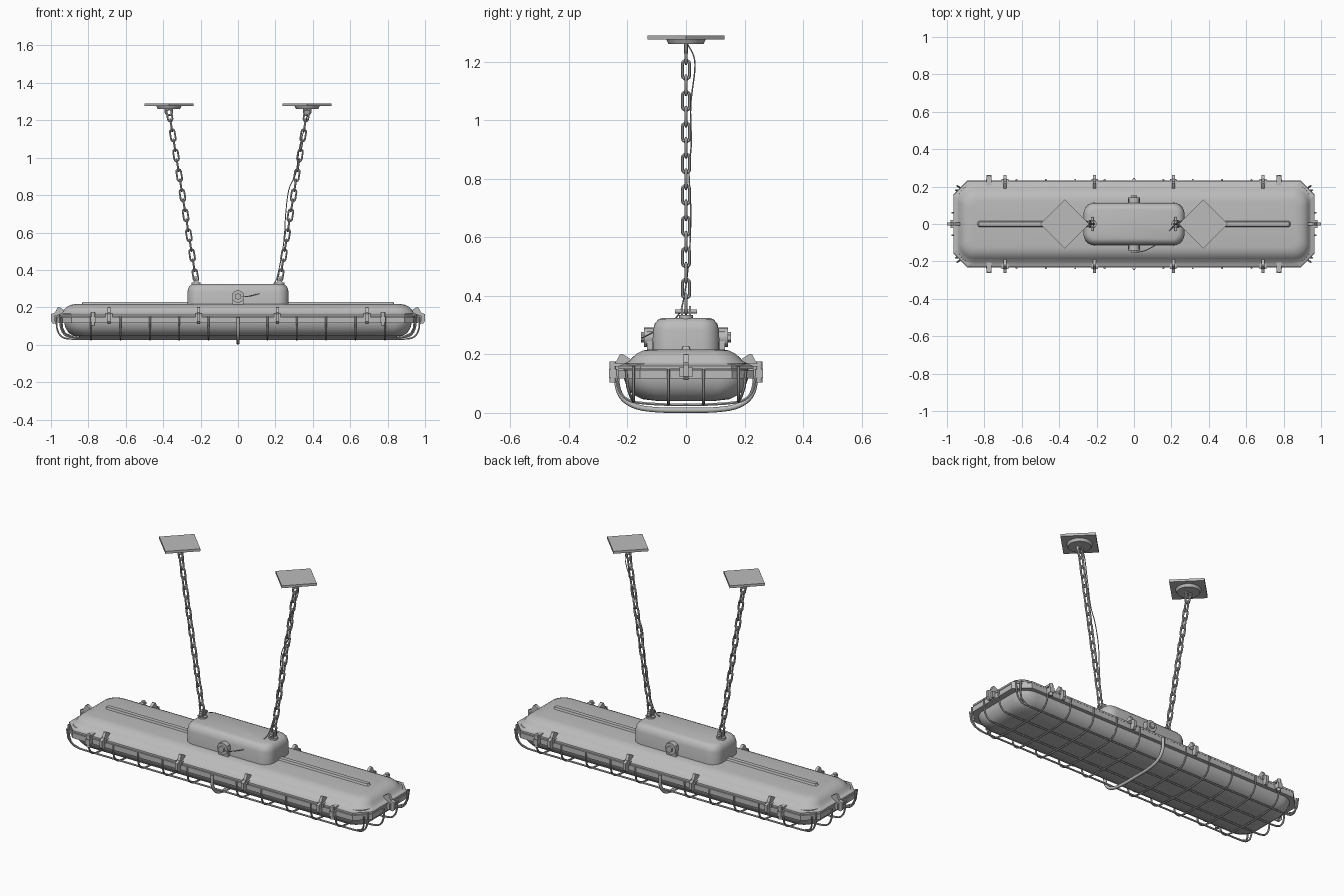
import bpy, bmesh, math
from mathutils import Vector, Matrix

if "Cube" in bpy.data.objects:
    bpy.data.objects.remove(bpy.data.objects["Cube"])

mat = bpy.data.materials.new("painted_grey_metal")
mat.diffuse_color = (0.5, 0.5, 0.5, 1)
mat.use_nodes = True
mat.node_tree.nodes["Principled BSDF"].inputs["Base Color"].default_value = mat.diffuse_color


def finish(ob, smooth=None):
    ob.data.materials.clear()
    ob.data.materials.append(mat)
    if smooth:
        bpy.ops.object.select_all(action='DESELECT')
        ob.select_set(True)
        bpy.context.view_layer.objects.active = ob
        bpy.ops.object.shade_smooth_by_angle(angle=math.radians(smooth))
    return ob


def from_bm(name, bm, smooth=None):
    bmesh.ops.recalc_face_normals(bm, faces=bm.faces)
    me = bpy.data.meshes.new(name)
    bm.to_mesh(me)
    bm.free()
    ob = bpy.data.objects.new(name, me)
    bpy.context.collection.objects.link(ob)
    return finish(ob, smooth)


def rounded_rect(hx, hy, z, r, n):
    pts = []
    for i, (sx, sy) in enumerate([(1, 1), (-1, 1), (-1, -1), (1, -1)]):
        for k in range(n + 1):
            a = math.pi / 2 * (i + k / n)
            pts.append((sx * (hx - r) + r * math.cos(a), sy * (hy - r) + r * math.sin(a), z))
    return pts


def loft(name, rings, n=6, closed=False, smooth=35):
    """Bridge stacked rounded rectangles given as (half x, half y, z, corner radius)."""
    bm = bmesh.new()
    loops = [[bm.verts.new(p) for p in rounded_rect(*r, n)] for r in rings]
    m = len(loops[0])
    pairs = list(zip(loops, loops[1:])) + ([(loops[-1], loops[0])] if closed else [])
    for a, b in pairs:
        for i in range(m):
            j = (i + 1) % m
            bm.faces.new((a[i], a[j], b[j], b[i]))
    if not closed:
        bm.faces.new(loops[0])
        bm.faces.new(loops[-1])
    return from_bm(name, bm, smooth)


def tubes(name, paths, r, cyclic=False, res=1):
    cu = bpy.data.curves.new(name, 'CURVE')
    cu.dimensions = '3D'
    cu.bevel_depth, cu.bevel_resolution, cu.use_fill_caps = r, res, True
    for pts in paths:
        s = cu.splines.new('POLY')
        s.points.add(len(pts) - 1)
        for p, co in zip(s.points, pts):
            p.co = (*co, 1)
        s.use_cyclic_u = cyclic
    ob = bpy.data.objects.new(name, cu)
    bpy.context.collection.objects.link(ob)
    bpy.ops.object.select_all(action='DESELECT')
    ob.select_set(True)
    bpy.context.view_layer.objects.active = ob
    bpy.ops.object.convert(target='MESH')
    return finish(bpy.context.view_layer.objects.active, 50)


def box(name, c, s):
    bm = bmesh.new()
    bmesh.ops.create_cube(bm, size=1, matrix=Matrix.Translation(c) @ Matrix.Diagonal((*s, 1)))
    return from_bm(name, bm)


def cyl(name, c, r, h, n=20, axis='Z', r2=None):
    rot = Matrix.Rotation(math.pi / 2, 4, 'X') if axis == 'Y' else Matrix()
    bm = bmesh.new()
    bmesh.ops.create_cone(bm, cap_ends=True, segments=n, radius1=r, radius2=r2 or r, depth=h,
                          matrix=Matrix.Translation(c) @ rot)
    return from_bm(name, bm, 40)


def fin(name, profile, width, pos, angle):
    """Extrude an (outward, z) outline, turned to face outward at the given angle."""
    bm = bmesh.new()
    lo = [bm.verts.new((o, -width / 2, z)) for o, z in profile]
    hi = [bm.verts.new((o, width / 2, z)) for o, z in profile]
    bm.faces.new(lo)
    bm.faces.new(hi)
    for i in range(len(lo)):
        j = (i + 1) % len(lo)
        bm.faces.new((lo[i], lo[j], hi[j], hi[i]))
    bm.transform(Matrix.Translation((*pos, 0)) @ Matrix.Rotation(angle, 4, 'Z'))
    return from_bm(name, bm)


def smooth_path(ctrl, steps=6):
    """Catmull-Rom through the control points."""
    P = [Vector(c) for c in ctrl]
    P = [P[0]] + P + [P[-1]]
    out = []
    for a, b, c, d in zip(P, P[1:], P[2:], P[3:]):
        for k in range(steps):
            t = k / steps
            out.append(0.5 * (2 * b + (c - a) * t + (2 * a - 5 * b + 4 * c - d) * t * t
                              + (3 * b - a - 3 * c + d) * t ** 3))
    return out + [P[-1]]


# Housing, rim, ridge, lens and wiring box
loft("housing", [(0.945, 0.212, 0.148, 0.09), (0.945, 0.21, 0.168, 0.09), (0.935, 0.193, 0.178, 0.085),
                 (0.93, 0.185, 0.188, 0.08), (0.915, 0.168, 0.203, 0.07), (0.895, 0.148, 0.213, 0.06),
                 (0.87, 0.125, 0.217, 0.05)], n=8)
loft("housing_flange", [(0.965, 0.23, 0.15, 0.075), (0.965, 0.23, 0.16, 0.075),
                        (0.935, 0.2, 0.172, 0.07)], n=1, smooth=None)
loft("top_ridge", [(0.84, 0.018, 0.21, 0.01), (0.83, 0.012, 0.228, 0.008)], n=2)
loft("lens", [(0.93, 0.213, 0.15, 0.09), (0.93, 0.213, 0.12, 0.09), (0.922, 0.203, 0.09, 0.09),
              (0.905, 0.182, 0.063, 0.085), (0.88, 0.15, 0.047, 0.075), (0.84, 0.1, 0.041, 0.06)], n=8)
loft("cage_frame", [(0.965, 0.233, 0.117, 0.075), (0.965, 0.233, 0.147, 0.075),
                    (0.93, 0.205, 0.147, 0.07), (0.93, 0.205, 0.117, 0.07)], n=1, closed=True, smooth=None)
loft("wiring_box", [(0.27, 0.115, 0.2, 0.06), (0.27, 0.113, 0.285, 0.06), (0.265, 0.107, 0.305, 0.056),
                    (0.252, 0.094, 0.32, 0.046), (0.235, 0.08, 0.325, 0.036)], n=6)

# Cage wires: cross ribs, lengthwise wires, corner wires and thick centre hoop
half = smooth_path([(0, 0.237, 0.15), (0, 0.234, 0.095), (0, 0.214, 0.056), (0, 0.17, 0.036),
                    (0, 0.06, 0.028), (0, 0, 0.028)], 3)
rib = half + [Vector((0, -p.y, p.z)) for p in reversed(half[:-1])]
tubes("cage_cross_ribs", [[(k * 0.157, p.y, p.z) for p in rib] for k in range(-5, 6) if k], 0.005)
end = smooth_path([(0.972, 0, 0.15), (0.968, 0, 0.09), (0.95, 0, 0.05), (0.91, 0, 0.032), (0.8, 0, 0.03)], 3)
long_wire = end + [Vector((-p.x, 0, p.z)) for p in reversed(end)]
tubes("cage_long_wires", [[(p.x * (0.98 if abs(y) > 0.1 else 1), y, p.z + (0.008 if abs(y) > 0.1 else 0))
                           for p in long_wire] for y in (-0.18, -0.06, 0.06, 0.18)], 0.005)
tubes("cage_corner_wires", [[(sx * x, sy * y, z) for x, y, z in
                             [(0.945, 0.205, 0.145), (0.94, 0.2, 0.09), (0.925, 0.19, 0.06), (0.88, 0.18, 0.04)]]
                            for sx in (-1, 1) for sy in (-1, 1)], 0.005)
half = smooth_path([(0, 0.236, 0.145), (0, 0.234, 0.09), (0, 0.213, 0.047), (0, 0.165, 0.02),
                    (0, 0.09, 0.01), (0, 0, 0.009)], 4)
tubes("centre_hoop", [half + [Vector((0, -p.y, p.z)) for p in reversed(half[:-1])]], 0.009, res=2)

# Latches along sides and ends, with hinge lugs
lever = [(-0.045, 0.172), (-0.04, 0.184), (-0.012, 0.202), (-0.004, 0.2), (0.01, 0.172), (0.032, 0.163),
         (0.032, 0.125), (0.02, 0.112), (0.004, 0.115), (0.0, 0.15)]
for s in (-1, 1):
    for x in (-0.69, -0.21, 0.21, 0.69):
        fin("side_latch", lever, 0.016, (x, s * 0.23), s * math.pi / 2)
        box("latch_seat", (x, s * 0.225, 0.157), (0.036, 0.03, 0.02))
    for x in (-0.775, 0.775):
        box("hinge_lug", (x, s * 0.235, 0.135), (0.026, 0.056, 0.03))
        box("hinge_strap", (x, s * 0.22, 0.165), (0.026, 0.07, 0.012))
        cyl("hinge_pin", (x, s * 0.25, 0.14), 0.011, 0.072, 10)
    fin("end_latch", lever, 0.018, (s * 0.968, 0), 0 if s > 0 else math.pi)
    box("end_latch_seat", (s * 0.965, 0, 0.14), (0.03, 0.045, 0.034))

# Cable glands on the front and back of the box
for s in (-1, 1):
    box("gland_base", (0, s * 0.118, 0.245), (0.06, 0.03, 0.065))
    cyl("gland_collar", (0, s * 0.128, 0.258), 0.033, 0.03, 20, 'Y')
    cyl("gland_nut", (0, s * 0.146, 0.258), 0.018, 0.014, 6, 'Y')

# Chains, ceiling plates and eyelets
R, PITCH_R, COUNT = 0.0055, 0.0125, 17
for s in (-1, 1):
    a, b = Vector((s * 0.224, 0, 0.345)), Vector((s * 0.37, 0, 1.253))
    d = (b - a).normalized()
    pitch = (b - a).length / COUNT
    side = d.cross(Vector((0, 1, 0)))
    straight = (pitch + 2 * R) / 2 - PITCH_R
    links = []
    for i in range(COUNT):
        c = a + d * pitch * (i + 0.5)
        w = Vector((0, 1, 0)) if i % 2 else side
        pts = []
        for k in range(12):
            t = math.pi * (k if k < 6 else k - 6) / 5 + (0 if k < 6 else math.pi)
            pts.append(c + w * PITCH_R * math.cos(t)
                       + d * (PITCH_R * math.sin(t) + (straight if k < 6 else -straight)))
        links.append(pts)
    tubes("chain", links, R, cyclic=True)
    x = s * 0.37
    cyl("ceiling_plate", (x, 0, 1.283), 0.131, 0.014, 4)
    cyl("ceiling_disc", (x, 0, 1.269), 0.06, 0.016, 24, r2=0.068)
    tubes("ceiling_staple", [[(x - 0.018, 0, 1.27), (x - 0.017, 0, 1.24), (x - 0.008, 0, 1.228),
                              (x + 0.008, 0, 1.228), (x + 0.017, 0, 1.24), (x + 0.018, 0, 1.27)]], 0.006)
    x = s * 0.224
    cyl("eyelet_base", (x, 0, 0.327), 0.024, 0.014, 12)
    for e in (-1, 1):
        box("eyelet_cheek", (x, e * 0.014, 0.345), (0.024, 0.007, 0.04))
    cyl("eyelet_pin", (x, 0, 0.347), 0.007, 0.075, 10, 'Y')

# Power cable from front gland up along the right chain
tubes("power_cable", [smooth_path([(0, -0.15, 0.256), (0.06, -0.142, 0.26), (0.14, -0.095, 0.285),
                                   (0.195, -0.03, 0.33), (0.218, -0.006, 0.4), (0.245, 0.012, 0.55),
                                   (0.255, 0.016, 0.7), (0.272, 0.01, 0.83), (0.31, 0.018, 0.92),
                                   (0.328, 0.016, 1.05), (0.358, 0.03, 1.17), (0.368, 0.026, 1.22),
                                   (0.37, 0.005, 1.26)])], 0.0025)
